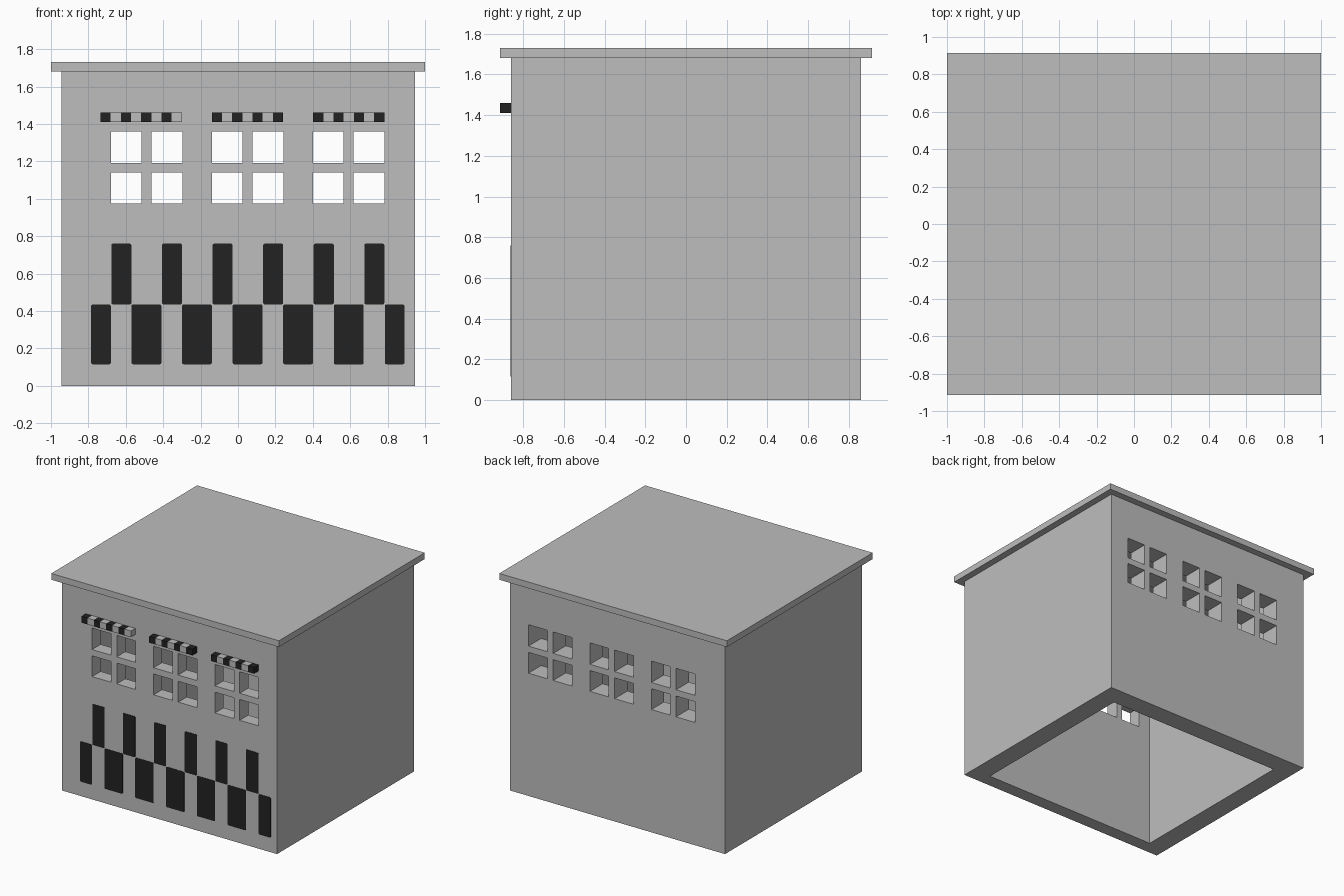
import bpy
import bmesh
from mathutils import Matrix, Vector

cube = bpy.data.objects.get("Cube")
if cube:
    bpy.data.objects.remove(cube, do_unlink=True)


def make_material(name, value):
    m = bpy.data.materials.new(name)
    m.use_nodes = True
    col = (value, value, value, 1.0)
    m.diffuse_color = col
    m.node_tree.nodes["Principled BSDF"].inputs["Base Color"].default_value = col
    return m


GREY = make_material("light grey", 0.515)
BLACK = make_material("black", 0.016)


def boxes(name, spans, materials, indices=None, corner=0.0):
    """One object from boxes given as (x0, x1, y0, y1, z0, z1)."""
    me = bpy.data.meshes.new(name)
    bm = bmesh.new()
    for n, (x0, x1, y0, y1, z0, z1) in enumerate(spans):
        mid = Vector((x0 + x1, y0 + y1, z0 + z1)) / 2
        size = Matrix.Diagonal((x1 - x0, y1 - y0, z1 - z0, 1))
        made = bmesh.ops.create_cube(bm, size=1, matrix=Matrix.Translation(mid) @ size)
        for f in {f for v in made["verts"] for f in v.link_faces}:
            f.material_index = indices[n] if indices else 0
    if corner:
        # round the corners seen from the front
        deep = [e for e in bm.edges
                if abs((e.verts[0].co - e.verts[1].co).normalized().y) > 0.9]
        bmesh.ops.bevel(bm, geom=deep, offset=corner, segments=2,
                        profile=0.5, affect='EDGES')
    bm.to_mesh(me)
    bm.free()
    for m in materials:
        me.materials.append(m)
    ob = bpy.data.objects.new(name, me)
    bpy.context.scene.collection.objects.link(ob)
    return ob


def cut(ob, cutter):
    """Subtract the cutter, bake the result and discard the cutter."""
    cutter.hide_render = True
    mod = ob.modifiers.new("cut", 'BOOLEAN')
    mod.operation = 'DIFFERENCE'
    mod.solver = 'EXACT'
    mod.object = cutter
    bpy.context.view_layer.update()
    graph = bpy.context.evaluated_depsgraph_get()
    baked = bpy.data.meshes.new_from_object(ob.evaluated_get(graph))
    ob.modifiers.clear()
    ob.data = baked
    bpy.data.objects.remove(cutter, do_unlink=True)


FRONT = -0.86
UNIT = 0.0543

# Hollow walls, open below, with window openings through front and back
walls = boxes("walls", [(-0.945, 0.945, FRONT, 0.86, 0, 1.68)], [GREY])
cut(walls, boxes("cavity", [(-0.785, 0.785, -0.752, 0.70, -0.1, 1.8)], [GREY]))
openings = []
for group in (-0.68, -0.14, 0.40):
    for dx in (0, 0.217):
        for z0, z1 in ((0.975, 1.14), (1.19, 1.36)):
            x = group + dx
            openings.append((x, x + 0.165, -1, 1, z0, z1))
cut(walls, boxes("window_openings", openings, [GREY]))

# Overhanging roof slab
boxes("roof", [(-1, 1, -0.915, 0.915, 1.68, 1.73)], [GREY])

# Striped awnings over each window group, alternating black and grey
for name, x, count in (("right", -0.735, 8), ("middle", -0.14, 7), ("left", 0.402, 7)):
    cells = [(x + i * UNIT, x + (i + 1) * UNIT, -0.915, FRONT, 1.41, 1.46)
             for i in range(count)]
    boxes(name + "_awning", cells, [BLACK, GREY], [i % 2 for i in range(count)])

# Black painted panels in two staggered rows
Y0 = FRONT - 0.002
upper = [(-0.677 + 0.2705 * i, -0.570 + 0.2705 * i, Y0, FRONT, 0.435, 0.76)
         for i in range(6)]
lower = [(-0.785, -0.68, Y0, FRONT, 0.115, 0.435),
         (0.785, 0.89, Y0, FRONT, 0.115, 0.435)]
lower += [(-0.57 + 0.2705 * i, -0.41 + 0.2705 * i, Y0, FRONT, 0.115, 0.435)
          for i in range(5)]
boxes("upper_panels", upper, [BLACK], corner=0.008)
boxes("lower_panels", lower, [BLACK], corner=0.008)
